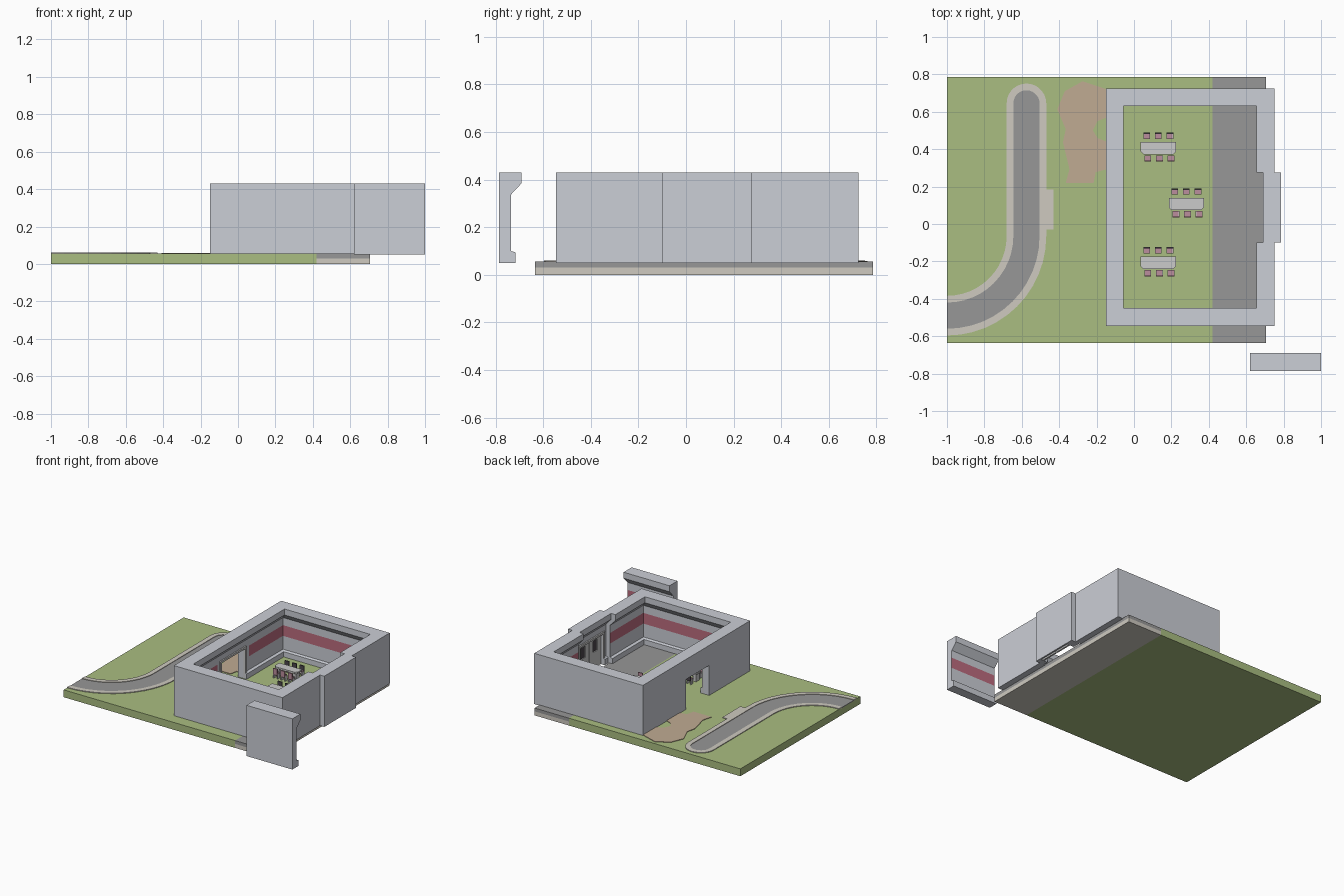
import bpy, bmesh
from math import sin, cos, pi
from mathutils import Vector

if "Cube" in bpy.data.objects:
    bpy.data.objects.remove(bpy.data.objects["Cube"])


def mat(name, r, g, b):
    m = bpy.data.materials.new(name)
    m.diffuse_color = (r, g, b, 1)
    m.use_nodes = True
    m.node_tree.nodes["Principled BSDF"].inputs["Base Color"].default_value = m.diffuse_color
    return m


GRASS = mat("grass", .40, .51, .22)
ASPHALT = mat("asphalt", .31, .31, .31)
KERB = mat("concrete", .62, .59, .53)
SAND = mat("sand", .53, .41, .29)
ROSE = mat("rose", .50, .15, .21)
DARK = mat("dark", .07, .06, .07)
PINK = mat("cushion", .50, .27, .34)


def finish(name, bm, mats=()):
    bmesh.ops.recalc_face_normals(bm, faces=bm.faces)
    me = bpy.data.meshes.new(name)
    bm.to_mesh(me)
    bm.free()
    for m in mats:
        me.materials.append(m)
    ob = bpy.data.objects.new(name, me)
    bpy.context.collection.objects.link(ob)
    return ob


def loft(rings, name, mats=(), red_edge=None):
    """Join two matching closed outlines into a solid."""
    bm = bmesh.new()
    a, b = [[bm.verts.new(p) for p in r] for r in rings]
    n = len(a)
    bm.faces.new(a)
    bm.faces.new(b[::-1])
    for i in range(n):
        j = (i + 1) % n
        f = bm.faces.new((a[i], a[j], b[j], b[i]))
        if i == red_edge:
            f.material_index = 1
    return finish(name, bm, mats)


def prism(name, pts, z0, z1, m=None):
    return loft([[(x, y, z) for x, y in pts] for z in (z0, z1)], name, [m] if m else [])


def box(name, x0, x1, y0, y1, z0, z1, m=None):
    return prism(name, [(x0, y0), (x1, y0), (x1, y1), (x0, y1)], z0, z1, m)


# Wall cross-section: (depth inward, height)
WALL = [(0, .05), (0, .43), (.095, .43), (.095, .385), (.05, .337), (.05, .28),
        (.05, .20), (.05, .10), (.07, .094), (.07, .05)]
LINTEL = [(0, .28)] + WALL[1:6]
GREY = mat("wall_grey", .60, .62, .67)


def wall(name, a, b, prof=WALL, m0=0, m1=0, stripe=True):
    a, b = Vector(a), Vector(b)
    u = (b - a).normalized()
    n = Vector((-u.y, u.x))
    rings = []
    for p, s in ((a, m0), (b, -m1)):
        rings.append([(*(p + n * d + u * d * s), z) for d, z in prof])
    return loft(rings, name, [GREY, ROSE], 5 if stripe else None)


# Ground slab and paved strip
box("grass_slab", -1, .42, -.635, .785, 0, .055, GRASS)
box("paving_base", .42, .705, -.635, .785, 0, .03, KERB)
box("paving_top", .42, .705, -.635, .785, .03, .055, ASPHALT)

# Room walls, counter-clockwise
X0, X1, Y0, Y1, DA, DB = -.15, .75, -.545, .725, -.10, .275
wall("front_wall", (X0, Y0), (X1, Y0), m0=1, m1=1)
wall("back_wall", (X1, Y1), (X0, Y1), m0=1, m1=1)
wall("right_wall_front", (X1, Y0), (X1, DA), m0=1)
wall("right_wall_back", (X1, DB), (X1, Y1), m1=1)
wall("left_wall_back", (X0, Y1), (X0, DB), m0=1)
wall("left_wall_front", (X0, DA), (X0, Y0), m1=1)
wall("loose_wall", (.62, -.785), (1, -.785))

# Door bays: two piers and a lintel each
OA, OB = -.06, .215
for side, x, s in (("left", X0, -1), ("right", .785, 1)):
    for part, p, q, prof in (("front_pier", DA, OA, WALL), ("lintel", OA, OB, LINTEL),
                             ("back_pier", OB, DB, WALL)):
        if s < 0:
            p, q = q, p
        wall(f"{side}_door_{part}", (x, p), (x, q), prof, stripe=False)
    # Raised trim on the inner face
    xa, xb = sorted((x - s * .045, x - s * .06))
    box(f"{side}_trim_front", xa, xb, OA - .018, OA, .05, .295)
    box(f"{side}_trim_back", xa, xb, OB, OB + .018, .05, .295)
    box(f"{side}_trim_top", xa, xb, OA, OB, .28, .295)

# Closed right door: outer skin and two leaves with windows
box("right_door_skin", .773, .785, OA, OB, .05, .28, GREY)
mid = (OA + OB) / 2
for tag, p, q in (("front", OA, mid - .003), ("back", mid + .003, OB)):
    for i, r in enumerate(((p, q, .05, .17), (p, q, .255, .28),
                           (p, p + .04, .17, .255), (q - .04, q, .17, .255))):
        box(f"door_leaf_{tag}_{i}", .748, .76, *r)
    box(f"door_glass_{tag}", .755, .758, p + .04, q - .04, .17, .255, DARK)


# Road with a rounded end and a bend leaving the slab
def road_outline(w):
    cx, top, by, R, N = -.575, .645, -.065, .425, 12
    arc = [i * pi / 2 / N for i in range(N + 1)]
    left = [(-1 + (R - w) * sin(t), by - (R - w) * cos(t)) for t in arc]
    right = [(-1 + (R + w) * sin(t), by - (R + w) * cos(t)) for t in arc]
    cap = [(cx - w * cos(i * pi / 14), top + w * sin(i * pi / 14)) for i in range(15)]
    return left + cap + right[::-1]


inner, outer = road_outline(.07), road_outline(.106)
prism("road", inner, .05, .0565, ASPHALT)
bm = bmesh.new()
rows = [[bm.verts.new((x, y, z)) for x, y in pts]
        for pts, z in ((inner, .05), (inner, .06), (outer, .06), (outer, .05))]
for i in range(len(inner) - 1):
    for k in range(4):
        r, t = rows[k], rows[(k + 1) % 4]
        bm.faces.new((r[i], r[i + 1], t[i + 1], t[i]))
for i in (0, -1):
    bm.faces.new([r[i] for r in rows])
finish("road_kerb", bm, [KERB])
box("kerb_pad", -.47, -.43, -.03, .185, .05, .06, KERB)

# Sand patch
prism("sand_patch", [(-.275, .763), (-.145, .72), (-.145, .57), (-.195, .55), (-.22, .50),
                     (-.195, .46), (-.145, .44), (-.145, .293), (-.205, .277), (-.216, .22),
                     (-.365, .22), (-.345, .293), (-.38, .437), (-.365, .507),
                     (-.41, .613), (-.37, .71)], .05, .059, SAND)


# Tables with three chairs on each long side
def chair(name, x, y, s):
    """s = +1 puts the backrest on the +y side."""
    def part(tag, x0, x1, ya, yb, z0, z1, m=None):
        p, q = sorted((y + s * ya, y + s * yb))
        box(f"{name}_{tag}", x + x0, x + x1, p, q, z0, z1, m)
    part("seat", -.018, .018, -.016, .014, .083, .091)
    part("cushion", -.015, .015, -.016, .010, .091, .096, PINK)
    part("back", -.018, .018, .010, .018, .083, .130, DARK if s > 0 else PINK)
    for i in (-1, 1):
        part(f"leg_{i}", i * .015 - .003, i * .015 + .003, -.014, .014, .055, .083)


for t, (cx, cy) in enumerate(((.13, .405), (.28, .107), (.13, -.208))):
    w, h, c = .094, .033, .015
    prism(f"table_top_{t}", [(cx - w + c, cy - h), (cx + w - c, cy - h), (cx + w, cy - h + c),
                             (cx + w, cy + h), (cx - w, cy + h), (cx - w, cy - h + c)], .113, .125)
    for i in (-1, 1):
        box(f"table_leg_{t}_{i}", cx + i * .07 - .012, cx + i * .07 + .012,
            cy - .02, cy + .02, .055, .113)
    for k in (-1, 0, 1):
        chair(f"back_chair_{t}_{k}", cx + k * .062, cy + .066, 1)
        chair(f"front_chair_{t}_{k}", cx + .006 + k * .062, cy - .054, -1)
